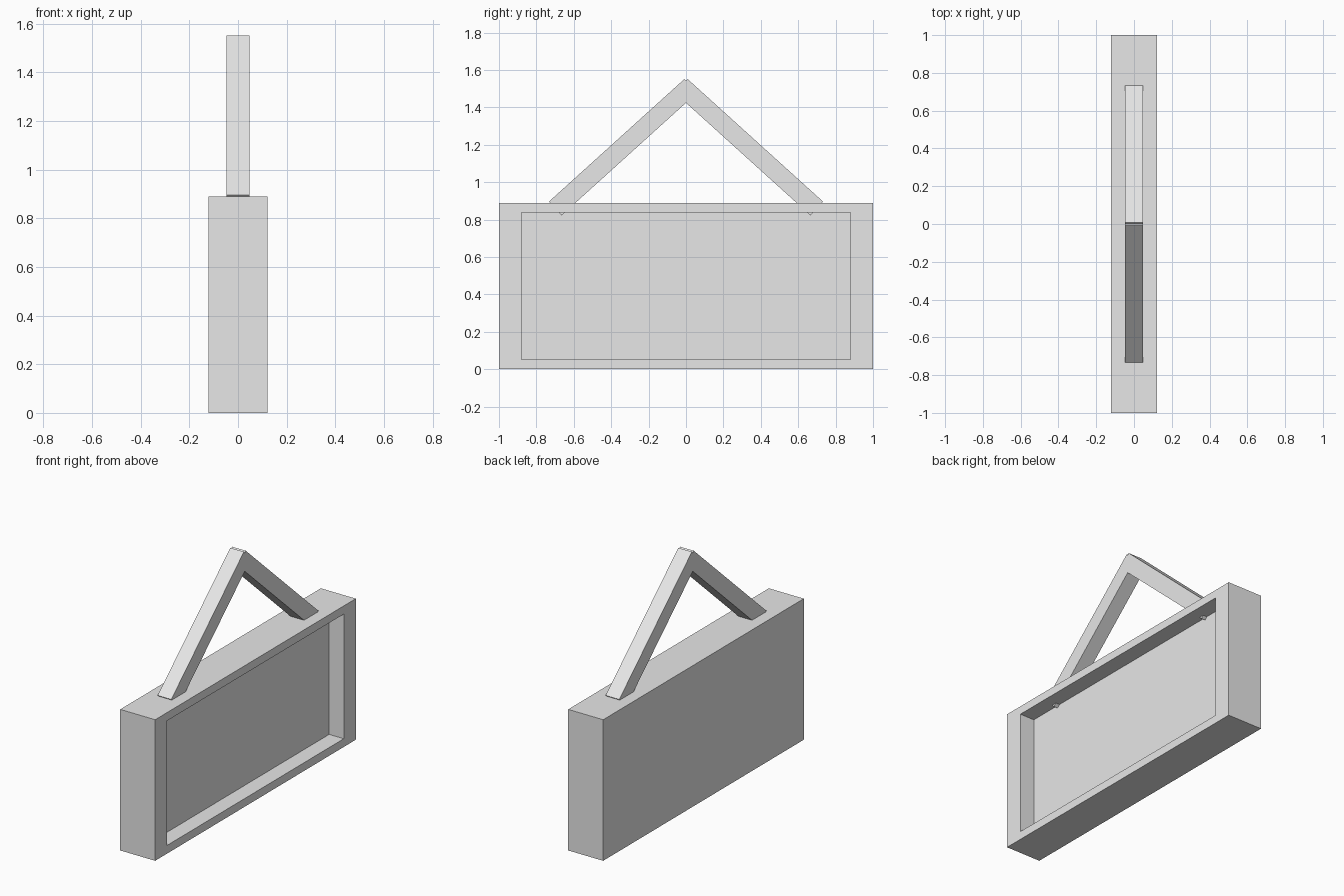
import bpy, bmesh, math
from mathutils import Vector

if "Cube" in bpy.data.objects:
    bpy.data.objects.remove(bpy.data.objects["Cube"])

grey = bpy.data.materials.new("light grey")
grey.diffuse_color = (0.8, 0.8, 0.8, 1)
grey.use_nodes = True
grey.node_tree.nodes["Principled BSDF"].inputs["Base Color"].default_value = grey.diffuse_color

HALF_X, HALF_Y, HEIGHT = 0.122, 1.0, 0.89      # sign box
RIM_Y, RIM_Z, DEPTH = 0.12, 0.052, 0.102       # recess border and depth
BAR_X, BAR_W = 0.095, 0.1                      # hanger bar section


def add_object(name, bm):
    bmesh.ops.recalc_face_normals(bm, faces=bm.faces)
    mesh = bpy.data.meshes.new(name)
    bm.to_mesh(mesh)
    bm.free()
    mesh.materials.append(grey)
    obj = bpy.data.objects.new(name, mesh)
    bpy.context.collection.objects.link(obj)
    return obj


# Sign box with a rectangular recess in its +x face
bm = bmesh.new()
bmesh.ops.create_cube(bm, size=1)
for v in bm.verts:
    v.co = Vector((v.co.x * 2 * HALF_X, v.co.y * 2 * HALF_Y, (v.co.z + 0.5) * HEIGHT))
bm.normal_update()
panel = next(f for f in bm.faces if f.normal.x > 0.9)
bmesh.ops.inset_region(bm, faces=[panel], thickness=0.02)
for v in panel.verts:
    v.co.y = math.copysign(HALF_Y - RIM_Y, v.co.y)
    v.co.z = HEIGHT - RIM_Z if v.co.z > HEIGHT / 2 else RIM_Z
recess = bmesh.ops.extrude_discrete_faces(bm, faces=[panel])["faces"][0]
for v in recess.verts:
    v.co.x -= DEPTH
add_object("sign_box", bm)


# Two square bars leaning together as the hanger
def hanger_bar(name, side):
    low, high = Vector((0, -0.733, 0.896)), Vector((0, -0.009, 1.551))
    along = (high - low).normalized()
    inward = Vector((0, along.z, -along.y)) * BAR_W
    bm = bmesh.new()
    profile = [low, high, high + inward, low + inward]
    verts = [bm.verts.new((-BAR_X / 2, p.y * side, p.z)) for p in profile]
    face = bm.faces.new(verts)
    cap = bmesh.ops.extrude_face_region(bm, geom=[face])["geom"]
    bmesh.ops.translate(bm, vec=(BAR_X, 0, 0),
                        verts=[g for g in cap if isinstance(g, bmesh.types.BMVert)])
    add_object(name, bm)


hanger_bar("front_hanger_bar", 1)
hanger_bar("back_hanger_bar", -1)
